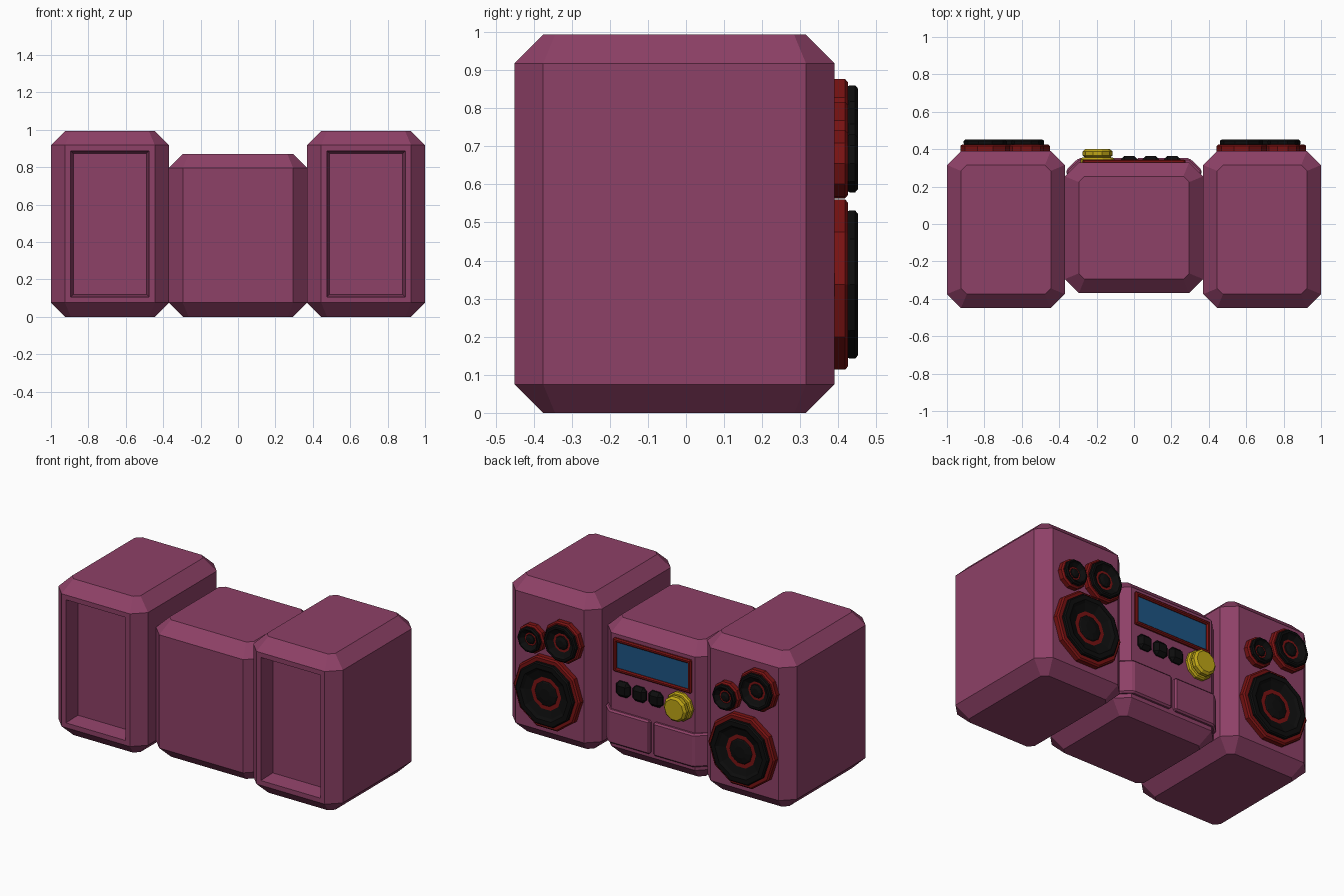
import bpy, bmesh, math

if "Cube" in bpy.data.objects:
    bpy.data.objects.remove(bpy.data.objects["Cube"])

def mat(name, c):
    m = bpy.data.materials.new(name)
    m.diffuse_color = (*c, 1)
    m.use_nodes = True
    m.node_tree.nodes["Principled BSDF"].inputs["Base Color"].default_value = m.diffuse_color
    return m

PINK = mat("plum", (0.27, 0.052, 0.135))
RED = mat("dark_red", (0.19, 0.006, 0.006))
BLACK = mat("black", (0.004, 0.004, 0.004))
BLUE = mat("screen_blue", (0.013, 0.09, 0.23))
YELLOW = mat("yellow", (0.52, 0.38, 0.008))

def finish(name, bm, m):
    bmesh.ops.recalc_face_normals(bm, faces=bm.faces)
    me = bpy.data.meshes.new(name)
    bm.to_mesh(me)
    bm.free()
    me.materials.append(m)
    ob = bpy.data.objects.new(name, me)
    bpy.context.collection.objects.link(ob)
    return ob

def loft(bm, rings):
    # joins rings of points with quads and caps both ends
    rows = [[bm.verts.new(p) for p in r] for r in rings]
    n = len(rows[0])
    for a, b in zip(rows, rows[1:]):
        for i in range(n):
            j = (i + 1) % n
            bm.faces.new((a[i], a[j], b[j], b[i]))
    bm.faces.new(rows[0])
    bm.faces.new(rows[-1])

def cabinet(name, x0, x1, y0, y1, h, c=0.075, panel=False):
    # box with every edge chamfered; optional recessed front panel
    rings = []
    for z, d in ((0, c), (c, 0), (h - c, 0), (h, c)):
        a, b, e, f = x0 + d, x1 - d, y0 + d, y1 - d
        k = c - d * (2 - math.sqrt(2))
        rings.append([(a + k, e, z), (b - k, e, z), (b, e + k, z), (b, f - k, z),
                      (b - k, f, z), (a + k, f, z), (a, f - k, z), (a, e + k, z)])
    bm = bmesh.new()
    loft(bm, rings)
    bmesh.ops.recalc_face_normals(bm, faces=bm.faces)
    if panel:
        front = [f for f in bm.faces if f.normal.y < -0.99]
        bmesh.ops.inset_region(bm, faces=front, thickness=0.043)
        bmesh.ops.inset_region(bm, faces=front, thickness=0.02, depth=-0.1)
    return finish(name, bm, PINK)

def disc(name, x, z, profile, m, n=10):
    # turned part about the y axis, profile of (radius, y)
    bm = bmesh.new()
    loft(bm, [[(x + r * math.cos(2 * math.pi * i / n), y, z + r * math.sin(2 * math.pi * i / n))
               for i in range(n)] for r, y in profile])
    return finish(name, bm, m)

def block(name, outline, z0, z1, m, bevel=0.0):
    bm = bmesh.new()
    loft(bm, [[(x, y, z) for x, y in outline] for z in (z0, z1)])
    ob = finish(name, bm, m)
    if bevel:
        b = ob.modifiers.new("bevel", "BEVEL")
        b.width, b.segments, b.limit_method = bevel, 1, 'ANGLE'
    return ob

def rect(x0, x1, y0, y1):
    return [(x0, y0), (x1, y0), (x1, y1), (x0, y1)]

def driver(name, x, z, r):
    # red surround plus black cone and dust cap
    disc(name + "_surround", x, z,
         [(r, 0.38), (r, 0.418), (r - 0.01, 0.426), (r * 0.8, 0.426)], RED)
    k = r * 0.87
    disc(name + "_cone", x, z,
         [(k - 0.008, 0.41), (k - 0.003, 0.424), (k, 0.43), (k, 0.444), (k - 0.008, 0.451),
          (k * 0.82, 0.451), (k * 0.74, 0.44), (k * 0.42, 0.42), (k * 0.36, 0.432),
          (k * 0.18, 0.44)], BLACK)

# cabinets
cabinet("centre_unit", -0.37, 0.37, -0.37, 0.33, 0.87)
cabinet("speaker_left", -1, -0.37, -0.45, 0.39, 0.993, panel=True)
cabinet("speaker_right", 0.37, 1, -0.45, 0.39, 0.993, panel=True)

# speaker drivers
for side, cx, mid_z in (("left", -0.685, 0.75), ("right", 0.685, 0.69)):
    driver(f"woofer_{side}", cx, 0.337, 0.235)
    driver(f"midrange_{side}", cx - 0.11, mid_z, 0.133)
    driver(f"tweeter_{side}", cx + 0.11, 0.655, 0.092)

# display: four frame bars around a screen
block("display_screen", rect(-0.25, 0.25, 0.31, 0.334), 0.58, 0.755, BLUE)
block("frame_top", rect(-0.275, 0.275, 0.31, 0.346), 0.748, 0.772, RED, 0.007)
block("frame_bottom", rect(-0.275, 0.275, 0.31, 0.346), 0.56, 0.584, RED, 0.007)
for s in (-1, 1):
    a, b = sorted((s * 0.25, s * 0.275))
    block("frame_side", rect(a, b, 0.31, 0.346), 0.562, 0.77, RED, 0.007)

# buttons
for i, x in enumerate((-0.025, 0.09, 0.205)):
    block(f"button_{i}", rect(x - 0.049, x + 0.049, 0.31, 0.363), 0.412, 0.508, BLACK, 0.022)

# tuning knob
disc("knob", -0.195, 0.46,
     [(0.092, 0.32), (0.092, 0.345), (0.083, 0.355), (0.07, 0.357), (0.08, 0.366),
      (0.08, 0.388), (0.066, 0.401)], YELLOW)

# cassette doors wrapping the chamfered corners
for s in (-1, 1):
    pts = [(0.012, 0.3), (0.012, 0.352), (0.297, 0.352), (0.362, 0.29), (0.362, 0.262), (0.3, 0.26)]
    block("cassette_door", [(s * x, y) for x, y in pts], 0.1, 0.312, PINK, 0.01)
